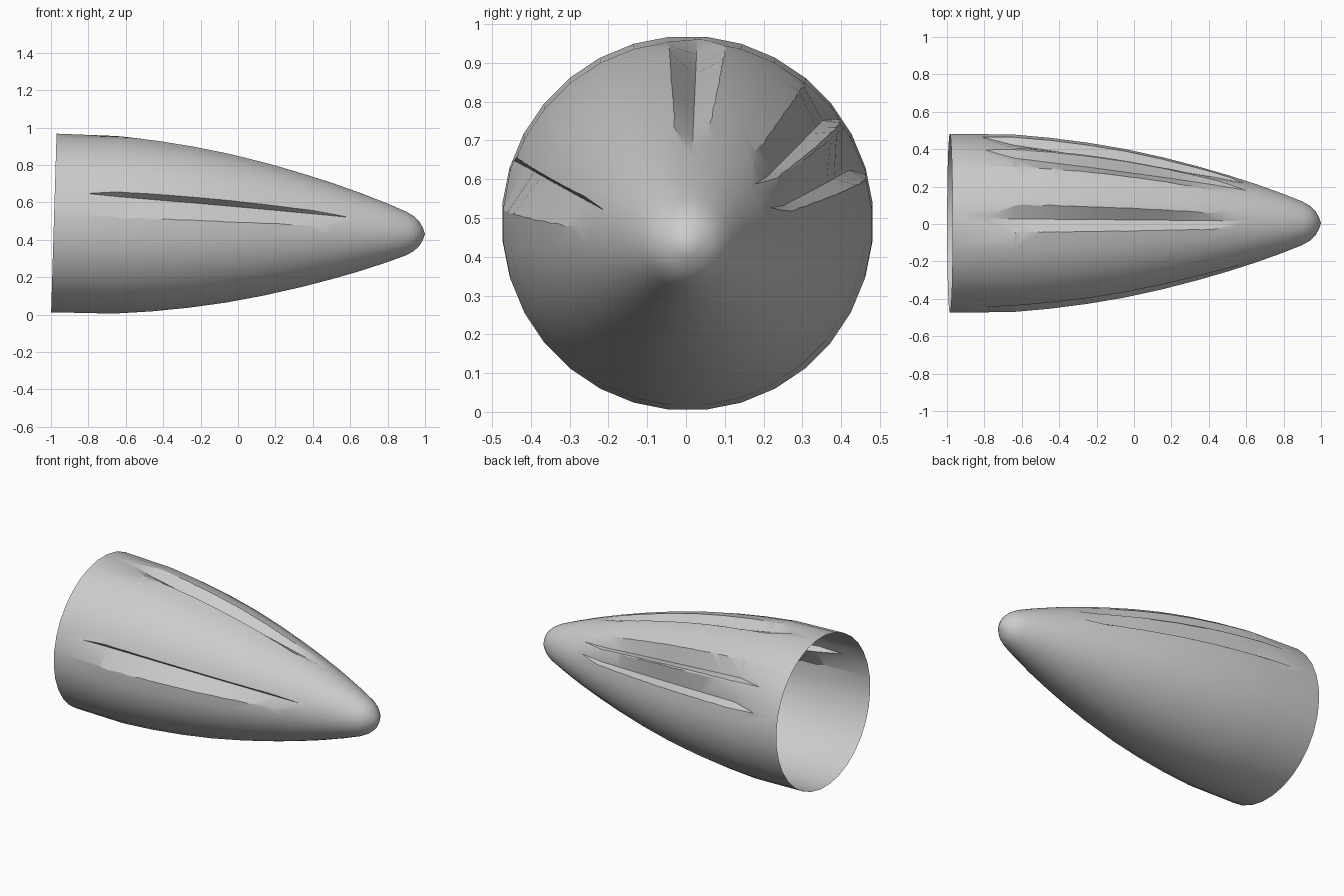
import bpy, bmesh, math
from mathutils import Matrix, Vector

cube = bpy.data.objects.get("Cube")
if cube:
    bpy.data.objects.remove(cube, do_unlink=True)

SIDES = 32
REAR = -0.985
# Body outline: distance along the axis, radius
PROFILE = [(REAR, 0.48), (-0.65, 0.477), (-0.45, 0.459), (-0.25, 0.433), (-0.05, 0.399),
           (0.15, 0.355), (0.35, 0.303), (0.5, 0.259), (0.65, 0.211), (0.8, 0.157),
           (0.9, 0.117), (0.94, 0.094), (0.97, 0.066), (0.99, 0.03)]
TIP = 1.0


def polar(x, degrees, radius):
    a = math.radians(degrees)
    return Vector((x, radius * math.cos(a), radius * math.sin(a)))


def body_radius(x):
    for (x0, r0), (x1, r1) in zip(PROFILE, PROFILE[1:]):
        if x0 <= x <= x1:
            return r0 + (r1 - r0) * (x - x0) / (x1 - x0)


def loft(name, rings, start=None, end=None):
    """Closed skin through rings of points, with pointed or flat ends."""
    bm = bmesh.new()
    loops = [[bm.verts.new(p) for p in ring] for ring in rings]
    n = len(loops[0])
    for a, b in zip(loops, loops[1:]):
        for i in range(n):
            j = (i + 1) % n
            bm.faces.new((a[i], a[j], b[j], b[i]))
    for loop, point in ((loops[0], start), (loops[-1], end)):
        if point is None:
            bm.faces.new(loop)
        else:
            apex = bm.verts.new(point)
            for i in range(n):
                bm.faces.new((loop[i], loop[(i + 1) % n], apex))
    bmesh.ops.recalc_face_normals(bm, faces=bm.faces)
    mesh = bpy.data.meshes.new(name)
    bm.to_mesh(mesh)
    bm.free()
    obj = bpy.data.objects.new(name, mesh)
    bpy.context.collection.objects.link(obj)
    return obj


def groove_cutter(name, upper, valley, lower, front_tip, rear_tip):
    """V-shaped wedge that follows the body surface and runs out at both ends."""
    rings = []
    steps = 8
    for k in range(steps + 1):
        t = k / steps
        x = -0.65 + 1.08 * t
        r = body_radius(x)
        depth = 0.035 - 0.015 * t + 0.1 * t * (1 - t)
        root = polar(x, valley, r - depth)
        edges = [root + (polar(x, a, r) - root) * 1.5 for a in (upper, lower)]
        crown = polar(x, (upper + lower) / 2, r + 0.06)
        rings.append([root, edges[0], crown, edges[1]])
    tips = [polar(x, a, body_radius(x) + 0.002) for x, a in ((-0.83, rear_tip), (0.61, front_tip))]
    return loft(name, rings, *tips)


# Hollow nose shell, solid until the grooves are cut
rings = [[polar(x, 360 * (i + 0.5) / SIDES, r) for i in range(SIDES)] for x, r in PROFILE]
shell = loft("nose_shell", rings, end=(TIP, 0, 0))

# Grooves: one on top, two on the back side, one on the front side
cutters = [
    groove_cutter("top_groove_cutter", 96, 87, 78, 87, 87),
    groove_cutter("back_upper_groove_cutter", 51, 38, 33.8, 40, 34),
    groove_cutter("back_lower_groove_cutter", 33, 19, 14.5, 22, 15),
    groove_cutter("front_groove_cutter", 158, 160, 175, 160, 160),
]
for cutter in cutters:
    cutter.hide_render = True
    mod = shell.modifiers.new(cutter.name, 'BOOLEAN')
    mod.operation = 'DIFFERENCE'
    mod.solver = 'EXACT'
    mod.object = cutter
graph = bpy.context.evaluated_depsgraph_get()
carved = bpy.data.meshes.new_from_object(shell.evaluated_get(graph))
shell.modifiers.clear()
shell.data = carved
for cutter in cutters:
    bpy.data.objects.remove(cutter, do_unlink=True)

# Open the rear end, then tilt the nose slightly down
bm = bmesh.new()
bm.from_mesh(carved)
caps = [f for f in bm.faces if all(v.co.x < REAR + 0.001 for v in f.verts)]
bmesh.ops.delete(bm, geom=caps, context='FACES')
bm.to_mesh(carved)
bm.free()
carved.transform(Matrix.Translation((0, 0.004, 0.46)) @ Matrix.Rotation(math.radians(1.75), 4, 'Y'))

# Plain grey finish
grey = bpy.data.materials.new("plain_grey")
grey.use_nodes = True
colour = (0.6, 0.6, 0.6, 1)
grey.diffuse_color = colour
grey.node_tree.nodes["Principled BSDF"].inputs["Base Color"].default_value = colour
carved.materials.clear()
carved.materials.append(grey)

bpy.ops.object.select_all(action='DESELECT')
shell.select_set(True)
bpy.context.view_layer.objects.active = shell
bpy.ops.object.shade_smooth_by_angle(angle=math.radians(30))
